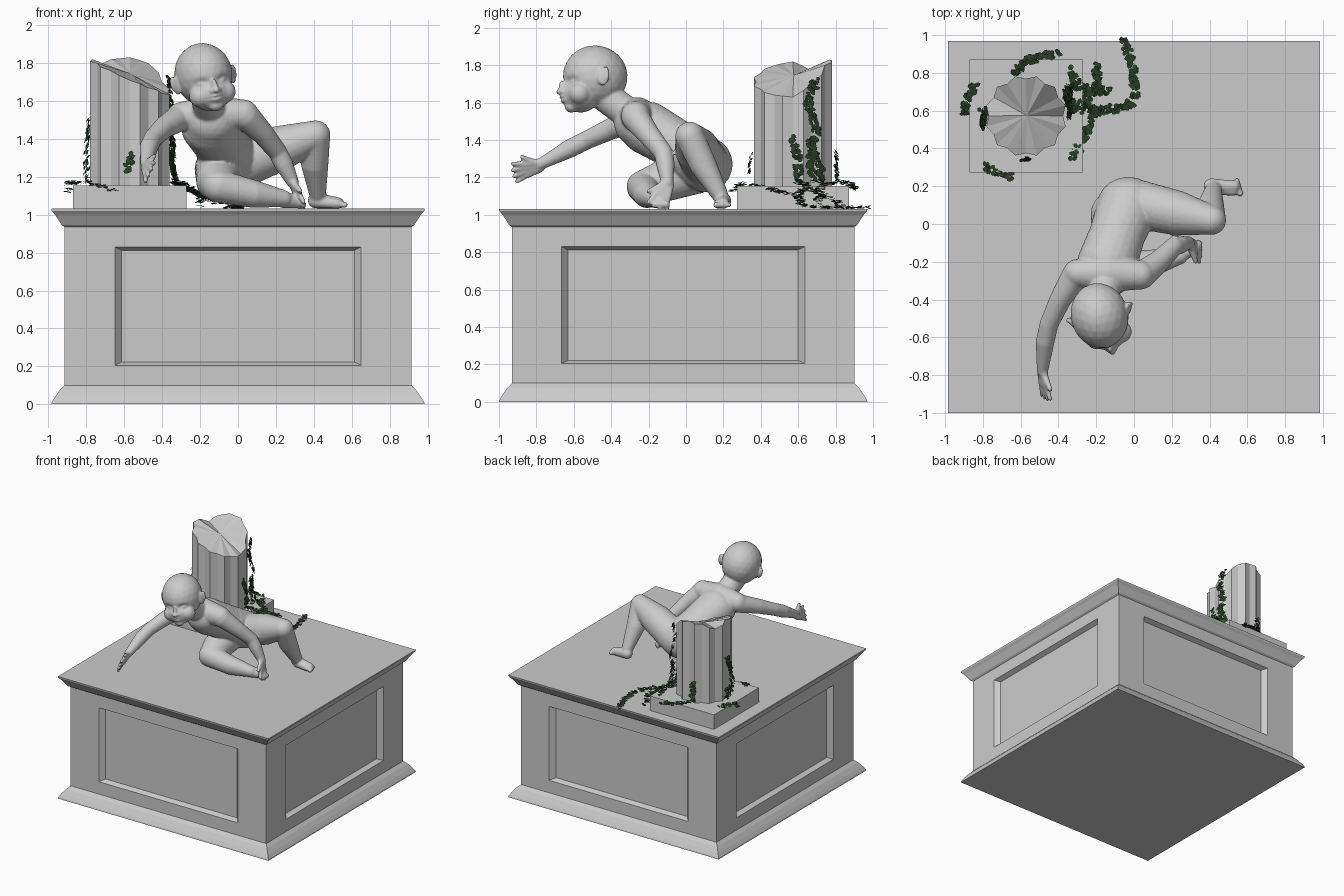
import bpy, bmesh, math, random
from mathutils import Vector, Matrix, Euler

if "Cube" in bpy.data.objects:
    bpy.data.objects.remove(bpy.data.objects["Cube"])

random.seed(4)
OY = -0.015  # plinth centre in y


def make_object(name, bm):
    mesh = bpy.data.meshes.new(name)
    bm.to_mesh(mesh)
    bm.free()
    obj = bpy.data.objects.new(name, mesh)
    bpy.context.collection.objects.link(obj)
    return obj


def loft(bm, rings, cap_start=False, cap_end=False):
    loops = [[bm.verts.new(p) for p in ring] for ring in rings]
    for a, b in zip(loops, loops[1:]):
        n = len(a)
        for i in range(n):
            bm.faces.new((a[i], a[(i + 1) % n], b[(i + 1) % n], b[i]))
    if cap_start:
        bm.faces.new(loops[0][::-1])
    if cap_end:
        bm.faces.new(loops[-1])


def square(h, z):
    return [(-h, OY - h, z), (h, OY - h, z), (h, OY + h, z), (-h, OY + h, z)]


# Plinth: base moulding, cap moulding and four recessed panel sides
bm = bmesh.new()
loft(bm, [square(*p) for p in ((.985, 0), (.982, .012), (.965, .04), (.94, .075), (.915, .1))], cap_start=True)
loft(bm, [square(*p) for p in ((.915, .935), (.93, .945), (.965, 1.0), (.983, 1.02), (.985, 1.032))], cap_end=True)
for k in range(4):
    rot = Matrix.Translation((0, OY, 0)) @ Matrix.Rotation(k * math.pi / 2, 4, 'Z')
    rings = [[rot @ Vector(p) for p in ((-w, -d, z0), (w, -d, z0), (w, -d, z1), (-w, -d, z1))]
             for w, z0, z1, d in ((.915, .1, .935, .915), (.65, .205, .83, .915), (.615, .222, .812, .875))]
    loft(bm, rings, cap_end=True)
bmesh.ops.remove_doubles(bm, verts=bm.verts, dist=1e-4)
make_object("plinth", bm)

# Column base slab
CX, CY = -.572, .572
bm = bmesh.new()
bmesh.ops.create_cube(bm, size=1, matrix=Matrix.Translation((CX, CY, 1.09)) @ Matrix.Diagonal((.6, .6, .13, 1)))
make_object("column_slab", bm)

# Broken fluted column: alternating radii, uneven rim, fan to a centre point
heights = [1.63, 1.70, 1.80, 1.83, 1.82, 1.77, 1.82, 1.80, 1.76, 1.71, 1.67, 1.64]
bm = bmesh.new()
bottom, top = [], []
for i in range(24):
    a = i * math.tau / 24
    r = .217 if i % 2 else .197
    h = (heights[i // 2] + heights[(i + 1) // 2 % 12]) / 2
    bottom.append((CX + r * math.cos(a), CY + r * math.sin(a), 1.15))
    top.append((CX + r * math.cos(a), CY + r * math.sin(a), h))
loft(bm, [bottom, top], cap_start=True, cap_end=True)
bm.faces.ensure_lookup_table()
bmesh.ops.poke(bm, faces=[bm.faces[-1]])
make_object("broken_column", bm)

# Ivy: trails of small leaves lying on the column, slab and plinth
trails = [
    [(-.36, .69, 1.72), (-.355, .65, 1.6), (-.345, .7, 1.45), (-.35, .66, 1.3), (-.33, .68, 1.17)],
    [(-.345, .57, 1.42), (-.345, .6, 1.3), (-.33, .6, 1.17)],
    [(-.345, .66, 1.4), (-.35, .72, 1.25), (-.32, .72, 1.17)],
    [(-.34, .64, 1.17), (-.19, .6, 1.1), (-.03, .62, 1.05), (.01, .69, 1.04), (-.01, .85, 1.04), (-.06, .985, 1.04)],
    [(-.3, .6, 1.17), (-.19, .74, 1.1), (-.2, .84, 1.05)],
    [(-.2, .6, 1.1), (-.27, .45, 1.14), (-.33, .35, 1.16)],
    [(-.34, .82, 1.17), (-.29, .72, 1.16), (-.13, .7, 1.06)],
    [(-.63, .8, 1.34), (-.62, .81, 1.18), (-.56, .87, 1.17), (-.4, .9, 1.14)],
    [(-.84, .74, 1.17), (-.89, .63, 1.17), (-.9, .58, 1.12)],
    [(-.79, .3, 1.17), (-.64, .25, 1.12)],
    [(-.79, .57, 1.5), (-.8, .52, 1.3), (-.8, .6, 1.17)],
    [(-.57, .345, 1.31), (-.58, .34, 1.23)],
]
bm = bmesh.new()
leaf = [(0, -.014), (.012, -.003), (.008, .009), (0, .016), (-.008, .009), (-.012, -.003)]
for trail in trails:
    for p, q in zip(trail, trail[1:]):
        p, q = Vector(p), Vector(q)
        for _ in range(int((q - p).length / .0038)):
            c = p.lerp(q, random.random())
            upright = c.z > 1.19
            normal = Vector((c.x - CX, c.y - CY, .1)) if upright else Vector((0, 0, 1))
            j = Vector([random.uniform(-.02, .02) for _ in range(3)])
            n = normal.normalized()
            c += j - n * j.dot(n) * .6
            c.z = max(c.z, 1.036)
            n = (n + Vector([random.uniform(-.35, .35) for _ in range(3)])).normalized()
            m = (Matrix.Translation(c) @ n.to_track_quat('Z', 'Y').to_matrix().to_4x4()
                 @ Matrix.Rotation(random.uniform(0, 6.28), 4, 'Z'))
            bm.faces.new([bm.verts.new(m @ Vector((x, y, 0))) for x, y in leaf])
ivy = make_object("ivy", bm)
green = bpy.data.materials.new("ivy_green")
green.diffuse_color = (.02, .05, .018, 1)
green.use_nodes = True
green.node_tree.nodes["Principled BSDF"].inputs["Base Color"].default_value = green.diffuse_color
ivy.data.materials.append(green)

# Child figure: ellipsoids gathered into one mesh, then fused by voxel remesh
tmp = bmesh.new()
bmesh.ops.create_icosphere(tmp, subdivisions=3, radius=1)
ball_v = [v.co.copy() for v in tmp.verts]
ball_f = [[v.index for v in f.verts] for f in tmp.faces]
tmp.free()
verts, faces = [], []


def blob(c, r, m=Matrix()):
    r = r if isinstance(r, tuple) else (r, r, r)
    m = m @ Matrix.Translation(c) @ Matrix.Diagonal((*r, 1))
    o = len(verts)
    verts.extend(m @ v for v in ball_v)
    faces.extend([i + o for i in f] for f in ball_f)


def limb(points, wide=1.0):
    for p, q in zip(points, points[1:]):
        p, q = Vector(p), Vector(q)
        steps = max(2, int((q - p).to_3d().length / (min(p[3], q[3]) * .3)))
        for s in range(steps + 1):
            v = p.lerp(q, s / steps)
            blob(v.to_3d(), (v[3] * wide, v[3], v[3]))


def hand(wrist, d, side):
    w, d, s = Vector(wrist), Vector(d).normalized(), Vector(side).normalized()
    def finger(a, b, r0, r1):
        limb([(*a, r0), (*b, r1)])
    for i in range(4):
        k = i - 1.5
        base = w + d * .075 + s * k * .022
        finger(w + s * k * .012, base, .021, .018)
        finger(base, w + d * (.155 - .008 * abs(k)) + s * k * .036, .015, .012)
    finger(w + d * .02 + s * .02, w + d * .085 + s * .075, .019, .013)


# Torso, shoulders, neck
limb([(-.03, .1, 1.27, .15), (-.09, -.06, 1.38, .137), (-.14, -.2, 1.46, .145), (-.14, -.26, 1.49, .125)], 1.1)
limb([(-.3, -.26, 1.52, .075), (-.14, -.26, 1.53, .1), (.03, -.27, 1.53, .078)])
limb([(-.15, -.32, 1.55, .085), (-.17, -.44, 1.64, .085)])
# Reaching arm and supporting arm
limb([(-.31, -.27, 1.51, .072), (-.39, -.4, 1.46, .058), (-.45, -.53, 1.4, .05),
      (-.47, -.62, 1.355, .05), (-.485, -.78, 1.27, .03)])
hand((-.485, -.78, 1.265), (.13, -.95, -.28), (.4, -.2, .88))
limb([(.04, -.27, 1.52, .075), (.13, -.2, 1.43, .06), (.21, -.12, 1.33, .05), (.24, -.11, 1.27, .05), (.29, -.1, 1.17, .032)])
hand((.29, -.1, 1.17), (.33, -.33, -.8), (.1, -.95, .4))
# Raised leg with foot
limb([(.04, .1, 1.28, .13), (.22, .06, 1.35, .12), (.41, .02, 1.42, .078), (.405, .09, 1.27, .073), (.42, .18, 1.11, .045)])
limb([(.41, .2, 1.075, .042), (.53, .2, 1.062, .03)])
limb([(.42, .19, 1.07, .035), (.525, .175, 1.058, .026)])
# Folded leg with foot
limb([(-.1, .05, 1.24, .13), (-.11, -.12, 1.18, .112), (-.1, -.23, 1.15, .088), (.08, -.21, 1.11, .074), (.24, -.17, 1.085, .045)])
limb([(.24, -.16, 1.08, .045), (.32, -.13, 1.065, .032)])
for i in range(5):
    blob((.562 - .004 * i, .162 + .017 * i, 1.052), .017 - .001 * i)
    blob((.345, -.17 + .017 * i, 1.055), .016)

# Head, turned and tilted
HM = Matrix.Translation((-.18, -.49, 1.735)) @ Euler((0, 0, math.radians(15))).to_matrix().to_4x4() \
    @ Matrix.Rotation(math.radians(-11), 4, 'Y')
for c, r in [((0, .005, .005), (.152, .175, .167)), ((0, -.08, -.09), (.112, .105, .1)),
             ((0, -.135, -.158), (.042, .036, .034)), ((0, -.165, -.112), (.04, .028, .034)),
             ((0, -.182, -.055), (.015, .02, .04)), ((0, -.198, -.078), (.019, .017, .015)),
             ((0, -.182, -.108), (.028, .016, .008)), ((0, -.178, -.126), (.023, .016, .008))]:
    blob(c, r, HM)
for s in (-1, 1):
    blob((s * .066, -.105, -.1), .06, HM)               # cheek
    blob((s * .02, -.186, -.08), .012, HM)              # nostril
    ear = HM @ Matrix.Translation((s * .155, .005, -.025)) @ Matrix.Rotation(s * -.35, 4, 'Z')
    blob((0, 0, 0), (.014, .034, .05), ear)
    blob((s * .008, .022, .012), (.014, .014, .042), ear)

mesh = bpy.data.meshes.new("child_figure")
mesh.from_pydata(verts, [], faces)
figure = bpy.data.objects.new("child_figure", mesh)
bpy.context.collection.objects.link(figure)
bpy.context.view_layer.objects.active = figure
figure.select_set(True)
mod = figure.modifiers.new("fuse", 'REMESH')
mod.mode, mod.voxel_size = 'VOXEL', .0075
bpy.ops.object.modifier_apply(modifier=mod.name)
mod = figure.modifiers.new("soften", 'SMOOTH')
mod.factor, mod.iterations = .5, 5
bpy.ops.object.modifier_apply(modifier=mod.name)

# Eye sockets, eyelids and mouth line pressed into the face
inward = (HM.to_3x3() @ Vector((0, 1, 0))).normalized()
inv = HM.inverted()
dents = []
for s in (-1, 1):
    dents += [(s * .06, -.035, .035, .024, .018), (s * .062, -.036, .02, .011, -.014)]
dents += [(0, -.117, .034, .005, .008)]
for v in figure.data.vertices:
    p = inv @ v.co
    if p.y < -.08 and abs(p.x) < .16 and abs(p.z) < .2:
        v.co += inward * sum(d * math.exp(-((p.x - x) / rx) ** 2 - ((p.z - z) / rz) ** 2) for x, z, rx, rz, d in dents)
for poly in figure.data.polygons:
    poly.use_smooth = True
